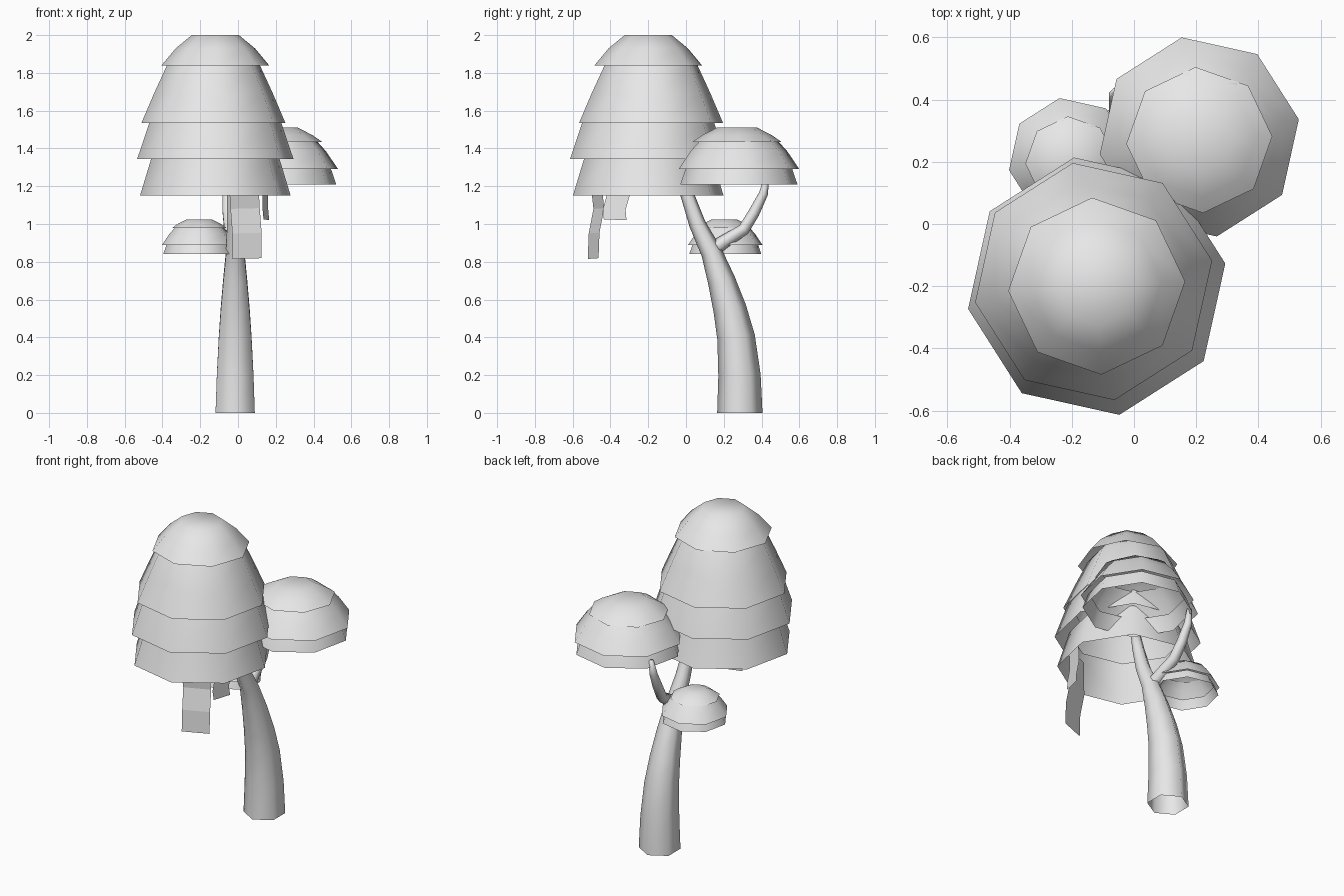
import bpy, math
from mathutils import Vector

cube = bpy.data.objects.get("Cube")
if cube:
    bpy.data.objects.remove(cube, do_unlink=True)

grey = bpy.data.materials.new("plain grey")
grey.use_nodes = True
grey.diffuse_color = (0.8, 0.8, 0.8, 1)
grey.node_tree.nodes["Principled BSDF"].inputs["Base Color"].default_value = (0.8, 0.8, 0.8, 1)


def add_mesh(name, verts, faces, smooth=True):
    mesh = bpy.data.meshes.new(name)
    mesh.from_pydata(verts, [], faces)
    mesh.materials.append(grey)
    for poly in mesh.polygons:
        poly.use_smooth = smooth
    obj = bpy.data.objects.new(name, mesh)
    bpy.context.collection.objects.link(obj)
    return obj


def bridge(rows, sides):
    """Quads joining consecutive closed rings."""
    return [(r * sides + i, r * sides + (i + 1) % sides,
             (r + 1) * sides + (i + 1) % sides, (r + 1) * sides + i)
            for r in range(rows - 1) for i in range(sides)]


def tier(name, centre, profile, turn, closed=False, sides=8):
    """Open leaf skirt; profile is (radius, height) from the rim upward."""
    verts = []
    for radius, z in profile:
        for i in range(sides):
            a = math.radians(turn) + math.tau * i / sides
            verts.append((centre[0] + radius * math.cos(a),
                          centre[1] + radius * math.sin(a), z))
    faces = bridge(len(profile), sides)
    if closed:
        last = (len(profile) - 1) * sides
        faces.append(tuple(range(last, last + sides)))
    add_mesh(name, verts, faces)


def limb(name, path, sides=6):
    """Tapered tube through (x, y, z, radius) points, open at the base."""
    pts = [Vector(p[:3]) for p in path]
    verts = []
    for k, p in enumerate(pts):
        along = pts[min(k + 1, len(pts) - 1)] - pts[max(k - 1, 0)]
        if k == 0 and p.z == 0:
            along = Vector((0, 0, 1))
        side = Vector((1, 0, 0))
        side = (side - along * side.dot(along) / along.length_squared).normalized()
        up = along.normalized().cross(side)
        for i in range(sides):
            a = math.tau * (i + 0.5) / sides
            verts.append(p + path[k][3] * (side * math.cos(a) + up * math.sin(a)))
    faces = bridge(len(path), sides)
    last = (len(path) - 1) * sides
    faces.append(tuple(range(last, last + sides)))
    add_mesh(name, verts, faces)


def ribbon(name, edge, across):
    """Hanging flat strip: one edge path swept across a width vector."""
    verts = []
    for p in edge:
        verts += [Vector(p), Vector(p) + Vector(across)]
    faces = [(2 * k, 2 * k + 2, 2 * k + 3, 2 * k + 1) for k in range(len(edge) - 1)]
    add_mesh(name, verts, faces, smooth=False)


# Large canopy, four stacked skirts
main = (-0.12, -0.2)
tier("main_canopy_cap", main, [(0.285, 1.84), (0.21, 1.93), (0.125, 2.0)], 3, True)
tier("main_canopy_upper", (-0.13, -0.185),
     [(0.387, 1.535), (0.32, 1.69), (0.25, 1.84), (0.22, 1.88)], 10)
tier("main_canopy_middle", main, [(0.42, 1.345), (0.355, 1.535), (0.34, 1.57)], 10)
tier("main_canopy_lower", main, [(0.405, 1.15), (0.345, 1.345), (0.335, 1.38)], 10)


# Two smaller canopies share one design
def small_canopy(name, x, y, top, s):
    def scaled(profile):
        return [(r * s, top - drop * s) for r, drop in profile]
    tier(name + "_cap", (x, y - 0.01 * s),
         scaled([(0.235, 0.075), (0.185, 0.04), (0.107, 0)]), 3, True)
    tier(name + "_middle", (x, y), scaled([(0.325, 0.22), (0.26, 0.125), (0.205, 0.065)]), 10)
    tier(name + "_lower", (x, y), scaled([(0.315, 0.3), (0.287, 0.22), (0.28, 0.205)]), 10)


small_canopy("side_canopy", 0.21, 0.28, 1.51, 1)
small_canopy("low_canopy", -0.205, 0.208, 1.025, 0.615)

# Curved trunk and its branch
limb("trunk", [(-0.015, 0.285, 0, 0.12), (-0.015, 0.283, 0.2, 0.112),
               (-0.015, 0.265, 0.4, 0.1), (-0.015, 0.232, 0.55, 0.088),
               (-0.015, 0.188, 0.7, 0.073), (-0.015, 0.135, 0.85, 0.056),
               (-0.02, 0.06, 1.0, 0.044), (-0.028, 0.005, 1.16, 0.036),
               (-0.04, -0.06, 1.4, 0.02)])
limb("branch", [(-0.02, 0.12, 0.85, 0.042), (-0.03, 0.2, 0.905, 0.036),
                (-0.045, 0.305, 0.97, 0.032), (-0.055, 0.36, 1.06, 0.03),
                (-0.06, 0.41, 1.16, 0.024), (-0.056, 0.428, 1.25, 0.014)])

# Hanging strips below the large canopy
ribbon("front_strip", [(-0.045, -0.5, 1.3), (-0.045, -0.5, 1.17), (-0.04, -0.49, 1.08),
                       (-0.03, -0.515, 0.95), (-0.03, -0.52, 0.815)], (0.155, 0.057, 0.004))
ribbon("side_strip", [(0.125, -0.43, 1.3), (0.13, -0.42, 1.15), (0.13, -0.44, 1.08),
                      (0.135, -0.435, 1.025)], (0.03, 0.12, -0.005))
